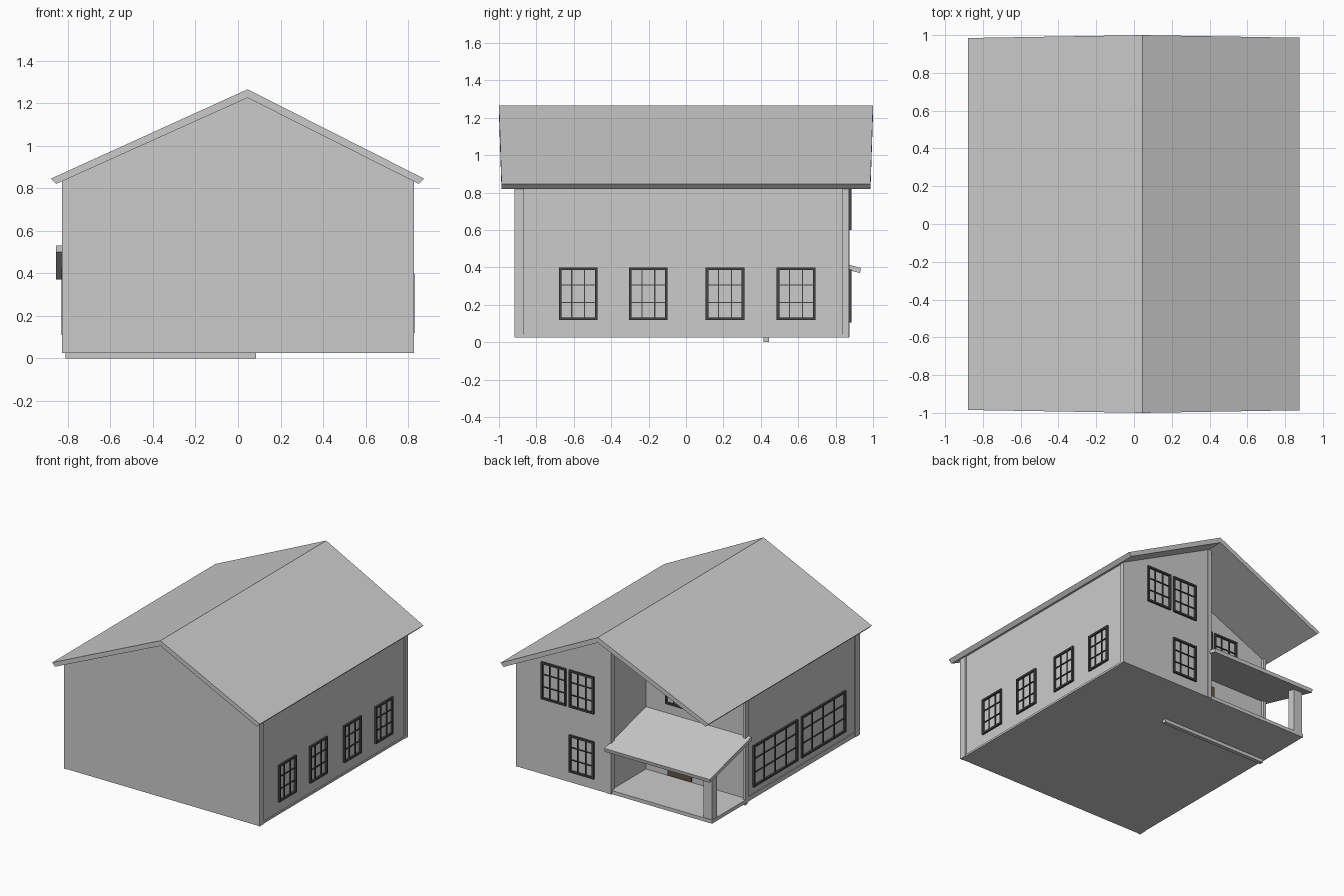
import bpy, bmesh

if "Cube" in bpy.data.objects:
    bpy.data.objects.remove(bpy.data.objects["Cube"])

dark = bpy.data.materials.new("dark_frame")
dark.diffuse_color = (0.06, 0.06, 0.06, 1)
dark.use_nodes = True
dark.node_tree.nodes["Principled BSDF"].inputs["Base Color"].default_value = dark.diffuse_color
brown = bpy.data.materials.new("door_brown")
brown.diffuse_color = (0.12, 0.09, 0.06, 1)
brown.use_nodes = True
brown.node_tree.nodes["Principled BSDF"].inputs["Base Color"].default_value = brown.diffuse_color


def finish(name, bm, mat=None):
    bmesh.ops.recalc_face_normals(bm, faces=bm.faces)
    me = bpy.data.meshes.new(name)
    bm.to_mesh(me)
    bm.free()
    ob = bpy.data.objects.new(name, me)
    bpy.context.collection.objects.link(ob)
    if mat:
        me.materials.append(mat)
    return ob


def add_box(bm, lo, hi):
    r = bmesh.ops.create_cube(bm, size=1)
    for v in r["verts"]:
        for i in range(3):
            v.co[i] = lo[i] if v.co[i] < 0 else hi[i]


def box(name, lo, hi, mat=None):
    bm = bmesh.new()
    add_box(bm, lo, hi)
    return finish(name, bm, mat)


def prism(name, pts, a, b, place):
    """Extrude a closed 2D profile from a to b; place maps (u, v, t) to xyz."""
    bm = bmesh.new()
    ends = [[bm.verts.new(place(u, v, t)) for u, v in pts] for t in (a, b)]
    bm.faces.new(ends[0])
    bm.faces.new(ends[1])
    n = len(pts)
    for i in range(n):
        j = (i + 1) % n
        bm.faces.new((ends[0][i], ends[0][j], ends[1][j], ends[1][i]))
    return finish(name, bm)


def window(name, axis, wall, side, u0, u1, z0, z1, cols=3, rows=3):
    """Frame and muntin bars on a wall; axis is the wall normal (0=x, 1=y)."""
    bm = bmesh.new()

    def bar(a0, a1, b0, b1, depth):
        w0, w1 = sorted((wall - side * 0.005, wall + side * depth))
        if axis == 0:
            add_box(bm, (w0, a0, b0), (w1, a1, b1))
        else:
            add_box(bm, (a0, w0, b0), (a1, w1, b1))

    f, m = 0.014, 0.003
    bar(u0, u0 + f, z0, z1, 0.014)
    bar(u1 - f, u1, z0, z1, 0.014)
    bar(u0 + f, u1 - f, z0, z0 + f, 0.014)
    bar(u0 + f, u1 - f, z1 - f, z1, 0.014)
    for i in range(1, cols):
        u = u0 + (u1 - u0) * i / cols
        bar(u - m, u + m, z0 + f, z1 - f, 0.008)
    for i in range(1, rows):
        z = z0 + (z1 - z0) * i / rows
        bar(u0 + f, u1 - f, z - m, z + m, 0.008)
    return finish(name, bm, dark)


RX = 0.045      # ridge position
FRONT, BACK, RECESS = -0.915, 0.87, 0.44
along_y = lambda u, v, t: (u, t, v)

# Walls: full-width front block and the back-right wing beside the porch
prism("main_walls", [(-0.815, 0.025), (0.815, 0.025), (0.815, 0.84), (RX, 1.235), (-0.815, 0.84)],
      FRONT, RECESS, along_y)
prism("back_wing_walls", [(0.03, 0.025), (0.815, 0.025), (0.815, 0.84), (RX, 1.235), (0.03, 1.228)],
      RECESS, BACK, along_y)

# Gable roof slab, ends raked slightly inwards at the eaves
rake = lambda u, v, t: (u, t * (1 - 0.015 * abs(u - RX) / 0.9), v)
prism("roof", [(-0.88, 0.845), (RX, 1.265), (0.875, 0.845), (0.85, 0.82), (RX, 1.225), (-0.855, 0.82)],
      -1, 1, rake)

# Corner boards
for name, x, y in (("front_left", -1, FRONT), ("front_right", 1, FRONT),
                   ("back_right", 1, BACK - 0.03), ("recess_left", -1, RECESS - 0.01)):
    x0, x1 = sorted((x * 0.803, x * 0.826))
    d = 0.05 if "front" in name else 0.032
    box(name + "_corner_board", (x0, y - 0.003, 0.025), (x1, y + d, 0.836))
box("porch_inner_corner_board", (0.02, BACK - 0.035, 0.025), (0.055, BACK + 0.004, 1.225))

# Skirting boards along both long sides
box("right_skirting", (0.81, -0.865, 0.025), (0.822, 0.84, 0.04))
box("left_skirting", (-0.822, -0.865, 0.025), (-0.81, 0.43, 0.06))

# Porch: floor, post, lean-to roof and the beam below
box("porch_floor", (-0.825, RECESS - 0.01, 0.025), (0.04, 0.865, 0.052))
box("porch_post", (-0.82, 0.795, 0.05), (-0.75, 0.86, 0.405))
prism("porch_roof", [(RECESS - 0.01, 0.53), (0.935, 0.397), (0.93, 0.37), (RECESS - 0.01, 0.5)],
      -0.855, 0.035, lambda u, v, t: (t, u, v))
box("floor_beam", (-0.81, 0.415, 0.0), (0.085, 0.445, 0.03))

# Windows
for i, y in enumerate((-0.68, -0.305, 0.105, 0.485)):
    window(f"right_window_{i + 1}", 0, 0.815, 1, y, y + 0.207, 0.118, 0.4)
for i, (y0, y1) in enumerate(((-0.75, -0.22), (-0.17, 0.36))):
    window(f"left_window_{i + 1}", 0, -0.815, -1, y0, y1, 0.11, 0.425, cols=4)
for i, (x0, z0) in enumerate(((0.163, 0.6), (0.398, 0.6), (0.163, 0.105))):
    window(f"back_window_{i + 1}", 1, BACK, 1, x0, x0 + 0.21, z0, z0 + 0.284)
for i, x0 in enumerate((-0.345, -0.57)):
    window(f"recess_window_{i + 1}", 1, RECESS, 1, x0, x0 + 0.205, 0.6, 0.884)

# Porch door
box("porch_door", (-0.36, RECESS - 0.005, 0.06), (-0.16, RECESS + 0.012, 0.44), brown)
